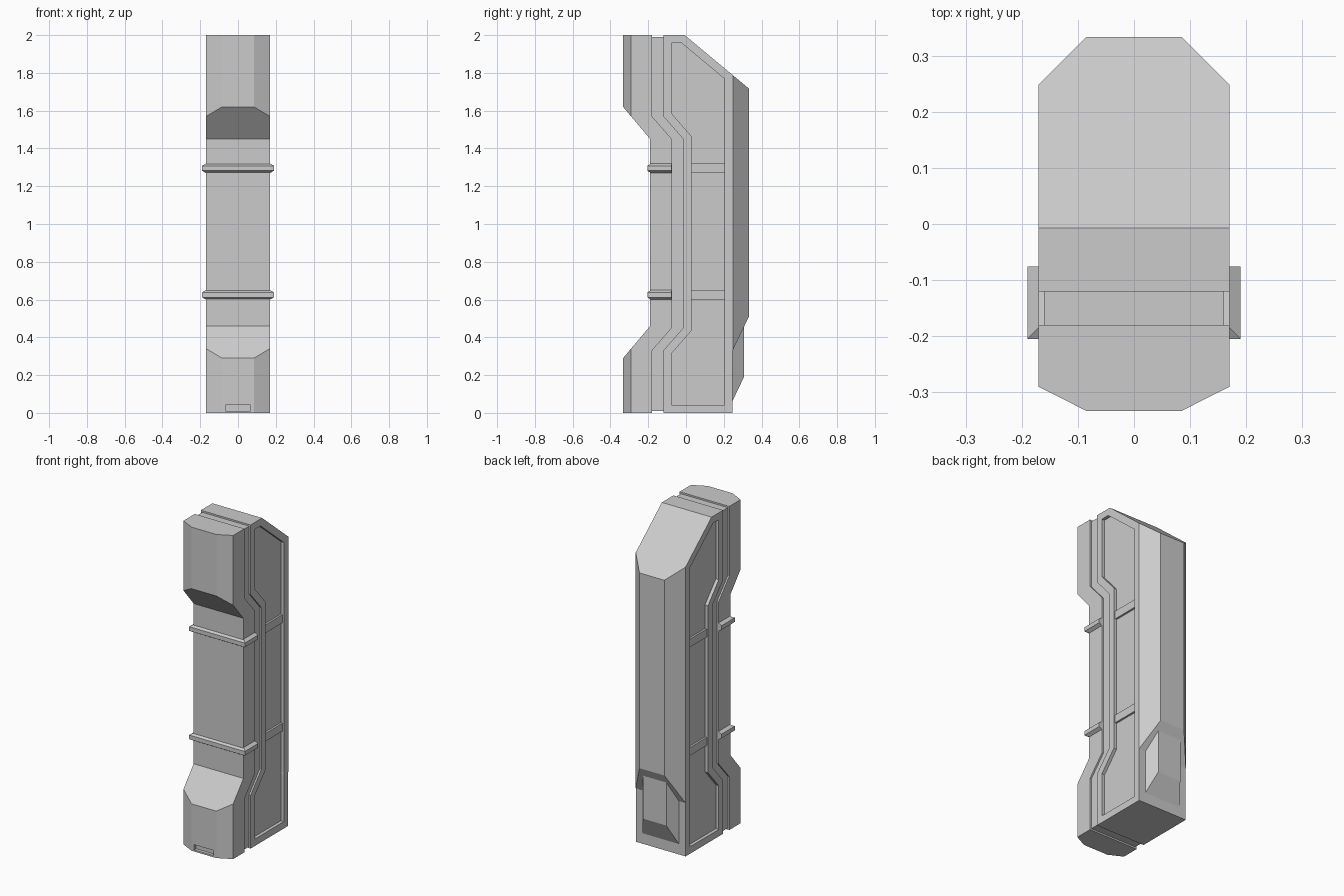
import bpy, bmesh
from mathutils import Vector

cube = bpy.data.objects.get("Cube")
if cube:
    bpy.data.objects.remove(cube, do_unlink=True)

# Single plain material
grey = bpy.data.materials.new("plain_grey")
grey.use_nodes = True
COLOUR = (0.6, 0.6, 0.6, 1)
grey.diffuse_color = COLOUR
grey.node_tree.nodes["Principled BSDF"].inputs["Base Color"].default_value = COLOUR


def finish(bm, name):
    bmesh.ops.recalc_face_normals(bm, faces=bm.faces[:])
    mesh = bpy.data.meshes.new(name)
    bm.to_mesh(mesh)
    bm.free()
    mesh.materials.append(grey)
    obj = bpy.data.objects.new(name, mesh)
    bpy.context.collection.objects.link(obj)
    return obj


def loft(rings):
    """Skin a stack of equal-length point loops and cap both ends."""
    bm = bmesh.new()
    loops = [[bm.verts.new(p) for p in ring] for ring in rings]
    n = len(loops[0])
    for a, b in zip(loops, loops[1:]):
        for i in range(n):
            j = (i + 1) % n
            bm.faces.new((a[i], a[j], b[j], b[i]))
    bm.faces.new(loops[0][::-1])
    bm.faces.new(loops[-1])
    bmesh.ops.recalc_face_normals(bm, faces=bm.faces[:])
    return bm


def prism(profile, half_width):
    """Extrude a (y, z) side profile symmetrically across x."""
    return loft([[(x, y, z) for y, z in profile] for x in (-half_width, half_width)])


def chamfer(bm, point, normal):
    """Slice off both vertical corners, mirrored in x."""
    for side in (-1, 1):
        cut = bmesh.ops.bisect_plane(
            bm, geom=bm.verts[:] + bm.edges[:] + bm.faces[:], dist=1e-5,
            plane_co=Vector((side * point[0], point[1], 0)),
            plane_no=Vector((side * normal[0], normal[1], 0)), clear_outer=True)
        edges = [e for e in cut["geom_cut"] if isinstance(e, bmesh.types.BMEdge)]
        bmesh.ops.edgeloop_fill(bm, edges=edges)
    bmesh.ops.recalc_face_normals(bm, faces=bm.faces[:])


def box(name, x0, x1, y0, y1, z0, z1):
    ring = [(x0, y0), (x1, y0), (x1, y1), (x0, y1)]
    return finish(loft([[(x, y, z) for x, y in ring] for z in (z0, z1)]), name)


W = 0.17

# Stepped seam shared by the front block, the groove and the rear body
def seam(y):
    return [(y, 2), (y, 1.57), (y + 0.105, 1.45), (y + 0.105, 0.45), (y, 0.33), (y, 0)]


# Front block with a narrowed grip and chamfered ends
front = [(-0.333, 0), (-0.333, 0.29), (-0.19, 0.46), (-0.19, 1.45), (-0.333, 1.62), (-0.333, 2)]
bm = prism(front + seam(-0.18), W)
chamfer(bm, (W, -0.29), (0.043, -0.085))
front_block = finish(bm, "front_block")

# Small slot at the foot of the front block
cutter = box("slot_cutter", -0.067, 0.067, -0.4, -0.313, 0.01, 0.042)
cutter.hide_render = True
mod = front_block.modifiers.new("slot", "BOOLEAN")
mod.operation = "DIFFERENCE"
mod.solver = "EXACT"
mod.object = cutter
bpy.context.view_layer.objects.active = front_block
bpy.ops.object.modifier_apply(modifier=mod.name)
bpy.data.objects.remove(cutter, do_unlink=True)

# Recessed strip that fills the seam
strip = [(y, min(max(z, 0.01), 1.99)) for y, z in seam(-0.19)[::-1] + seam(-0.11)]
finish(prism(strip, 0.16), "seam_strip")

# Rear body: sloped top, chamfered back, undercut near the foot
back = [(0.247, 0), (0.247, 0.33), (0.333, 0.51), (0.333, 1.717), (-0.007, 2)]
bm = prism(back + seam(-0.12), W)
chamfer(bm, (W, 0.248), (1, 1))

# Framed side panels
sides = [f for f in bm.faces if abs(f.normal.x) > 0.99]
bmesh.ops.inset_individual(bm, faces=sides, thickness=0.043, use_even_offset=True)
bmesh.ops.inset_individual(bm, faces=sides, thickness=0, depth=-0.02)
finish(bm, "rear_body")

# Tapered foot housing on the back
def housing_ring(x, y, z):
    return [(-x, y, z), (x, y, z), (x, y, 0.5), (-x, y, 0.5)]

finish(loft([housing_ring(0.13, 0.24, 0.05), housing_ring(0.08, 0.307, 0.19)]), "rear_housing")

# Bands around the grip, with matching ribs in the side panels
for label, z in (("lower", 0.6), ("upper", 1.27)):
    rings = []
    for dz, out in ((0, 0), (0.012, 0.02), (0.038, 0.02), (0.05, 0)):
        x, y = W + out, -0.185 - out
        rings.append([(-x, y, z + dz), (x, y, z + dz), (x, -0.076, z + dz), (-x, -0.076, z + dz)])
    finish(loft(rings), label + "_band")
    for side, name in ((-1, "right"), (1, "left")):
        xs = sorted((side * 0.14, side * 0.162))
        box(f"{label}_{name}_rib", xs[0], xs[1], 0.02, 0.21, z, z + 0.05)
